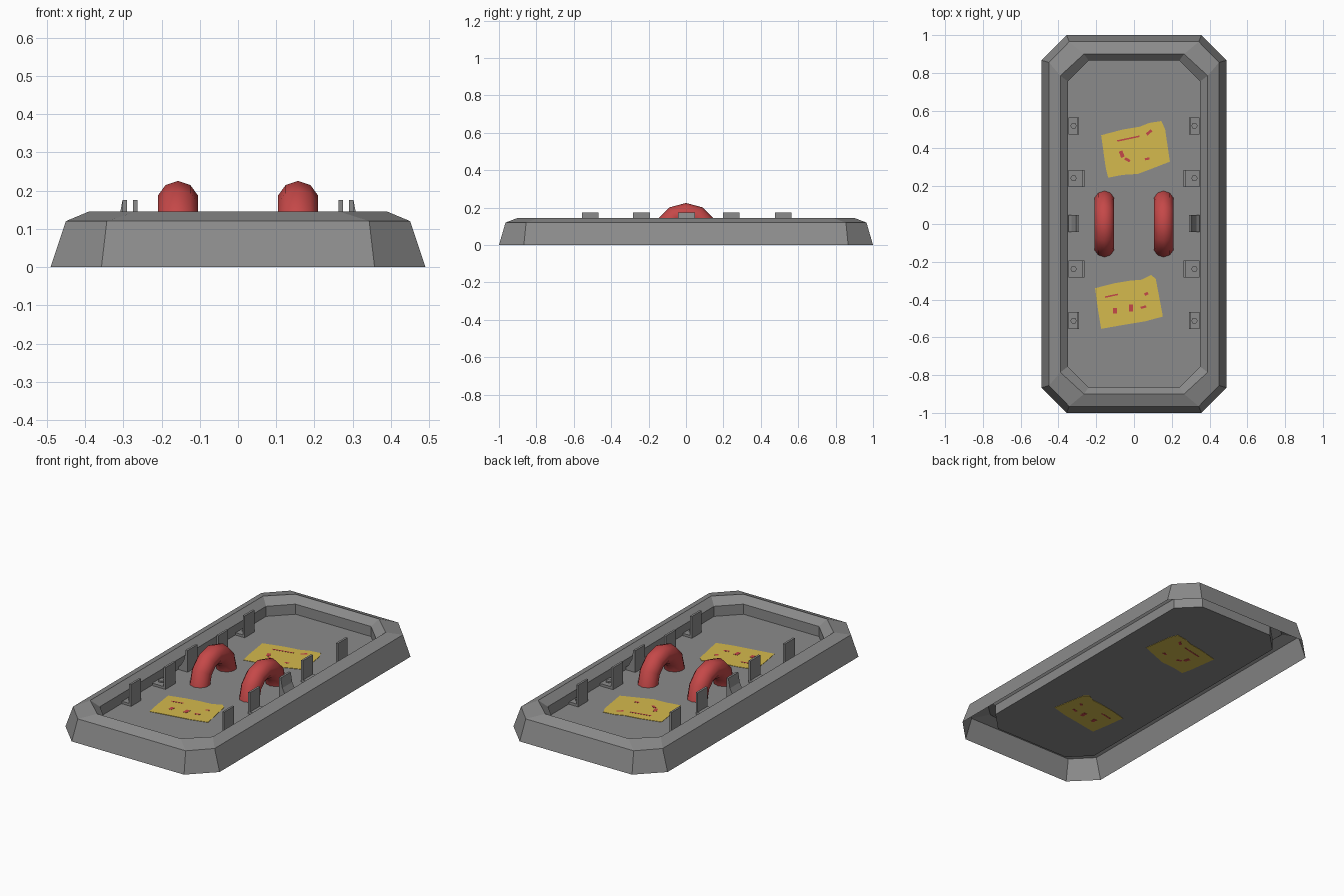
import bpy, bmesh, math
from mathutils import Vector

if "Cube" in bpy.data.objects:
    bpy.data.objects.remove(bpy.data.objects["Cube"])


def material(name, rgb):
    m = bpy.data.materials.new(name)
    m.diffuse_color = (*rgb, 1)
    m.use_nodes = True
    m.node_tree.nodes["Principled BSDF"].inputs["Base Color"].default_value = m.diffuse_color
    return m


GREY = material("grey metal", (0.26, 0.26, 0.26))
RED = material("red paint", (0.56, 0.065, 0.065))
YELLOW = material("yellow label", (0.66, 0.49, 0.075))
FLOOR = 0.05


def finish(bm, name, mat, recalc=True):
    if recalc:
        bmesh.ops.recalc_face_normals(bm, faces=bm.faces)
    me = bpy.data.meshes.new(name)
    bm.to_mesh(me)
    bm.free()
    me.materials.append(mat)
    ob = bpy.data.objects.new(name, me)
    bpy.context.collection.objects.link(ob)
    return ob


def loft(bm, rings):
    loops = [[bm.verts.new(p) for p in r] for r in rings]
    for a, b in zip(loops, loops[1:]):
        n = len(a)
        for i in range(n):
            j = (i + 1) % n
            bm.faces.new((a[i], a[j], b[j], b[i]))
    return loops


def octagon(x, y, cx, cy, z):
    # half sizes x, y; chamfer starts at cx on the ends and cy on the sides
    return [(x, -cy, z), (x, cy, z), (cx, y, z), (-cx, y, z),
            (-x, cy, z), (-x, -cy, z), (-cx, -y, z), (cx, -y, z)]


def prism(bm, outline, axis, lo, hi):
    # extrude a 2D outline along axis: 'z' takes (x, y), 'y' takes (x, z)
    put = (lambda p, h: (p[0], p[1], h)) if axis == 'z' else (lambda p, h: (p[0], h, p[1]))
    loops = loft(bm, [[put(p, lo) for p in outline], [put(p, hi) for p in outline]])
    bm.faces.new(loops[0][::-1])
    bm.faces.new(loops[1])


def rect(x0, x1, y0, y1):
    return [(x0, y0), (x1, y0), (x1, y1), (x0, y1)]


# Chamfered frame: outer skirt, sloped rim, inner bevel and wall; open underneath
bm = bmesh.new()
loft(bm, [octagon(.49, 1.0, .357, .867, 0),
          octagon(.45, .965, .343, .855, .12),
          octagon(.39, .90, .265, .785, .145),
          octagon(.35, .865, .24, .755, .108),
          octagon(.35, .865, .24, .755, FLOOR)])
finish(bm, "frame", GREY, recalc=False)

# Recessed floor panel
bm = bmesh.new()
bm.faces.new([bm.verts.new(p) for p in octagon(.35, .865, .24, .755, FLOOR)])
finish(bm, "floor_panel", GREY, recalc=False)

# Two half-ring handles
for side, label in ((-1, "left"), (1, "right")):
    bm = bmesh.new()
    R, r = .12, .055
    rings = []
    for k in range(7):
        a = math.pi * k / 6
        out = Vector((0, math.cos(a), math.sin(a)))
        c = Vector((side * .157, 0, FLOOR)) + out * R
        rings.append([c + out * r * math.cos(t) + Vector((r * math.sin(t), 0, 0))
                      for t in (math.tau * i / 10 for i in range(10))])
    loft(bm, rings)
    ob = finish(bm, label + "_handle", RED)
    ob.data.polygons.foreach_set("use_smooth", [True] * len(ob.data.polygons))

# Side brackets: upright plate, foot to the wall, hex bolt
for side, label in ((-1, "left"), (1, "right")):
    bm = bmesh.new()
    for y, x in ((.52, .29), (.242, .263), (-.238, .263), (-.512, .29)):
        profile = [(x, FLOOR), (.347, FLOOR), (.347, .064), (x + .012, .064),
                   (x + .012, .175), (x, .175)]
        prism(bm, [(side * px, pz) for px, pz in profile], 'y', y - .045, y + .045)
        prism(bm, [(side * .32 + .017 * math.cos(i * math.pi / 3),
                    y + .017 * math.sin(i * math.pi / 3)) for i in range(6)],
              'z', .064, .073)
    # middle clip with a sloping back
    clip = [(.29, FLOOR), (.347, FLOOR), (.347, .068), (.332, .08), (.312, .12),
            (.302, .175), (.29, .175)]
    prism(bm, [(side * px, pz) for px, pz in clip], 'y', -.043, .047)
    finish(bm, label + "_brackets", GREY)

# Worn yellow labels, thin plates showing on both faces of the floor
labels = {
    "rear_label": [(-.174, .47), (-.06, .50), (.03, .515), (.08, .535), (.145, .545),
                   (.165, .50), (.19, .33), (.10, .295), (.02, .265), (-.06, .26), (-.137, .245),
                   (-.15, .30)],
    "front_label": [(-.206, -.34), (-.11, -.315), (-.02, -.30), (.04, -.295), (.09, -.27),
                    (.115, -.29), (.153, -.49), (.06, -.515), (-.06, -.535), (-.174, -.555),
                    (-.19, -.46)],
}
for name, outline in labels.items():
    bm = bmesh.new()
    prism(bm, outline, 'z', FLOOR - .002, FLOOR + .002)
    finish(bm, name, YELLOW)

# Small red scuffs on the labels: x, y, length, width, angle in degrees
scuffs = [(-.03, .452, .12, .008, 12), (.08, .485, .035, .014, 40), (-.065, .37, .02, .035, 20),
          (-.035, .34, .03, .014, -30), (.07, .345, .025, .012, 10), (-.12, -.38, .07, .008, 12),
          (-.10, -.46, .02, .028, 0), (-.015, -.445, .022, .035, 0), (.05, -.44, .03, .012, 15),
          (.065, -.37, .02, .014, 30)]
bm = bmesh.new()
for x, y, l, w, deg in scuffs:
    c, s = math.cos(math.radians(deg)), math.sin(math.radians(deg))
    prism(bm, [(x + c * u - s * v, y + s * u + c * v)
               for u, v in rect(-l / 2, l / 2, -w / 2, w / 2)],
          'z', FLOOR - .003, FLOOR + .003)
finish(bm, "label_scuffs", RED)
